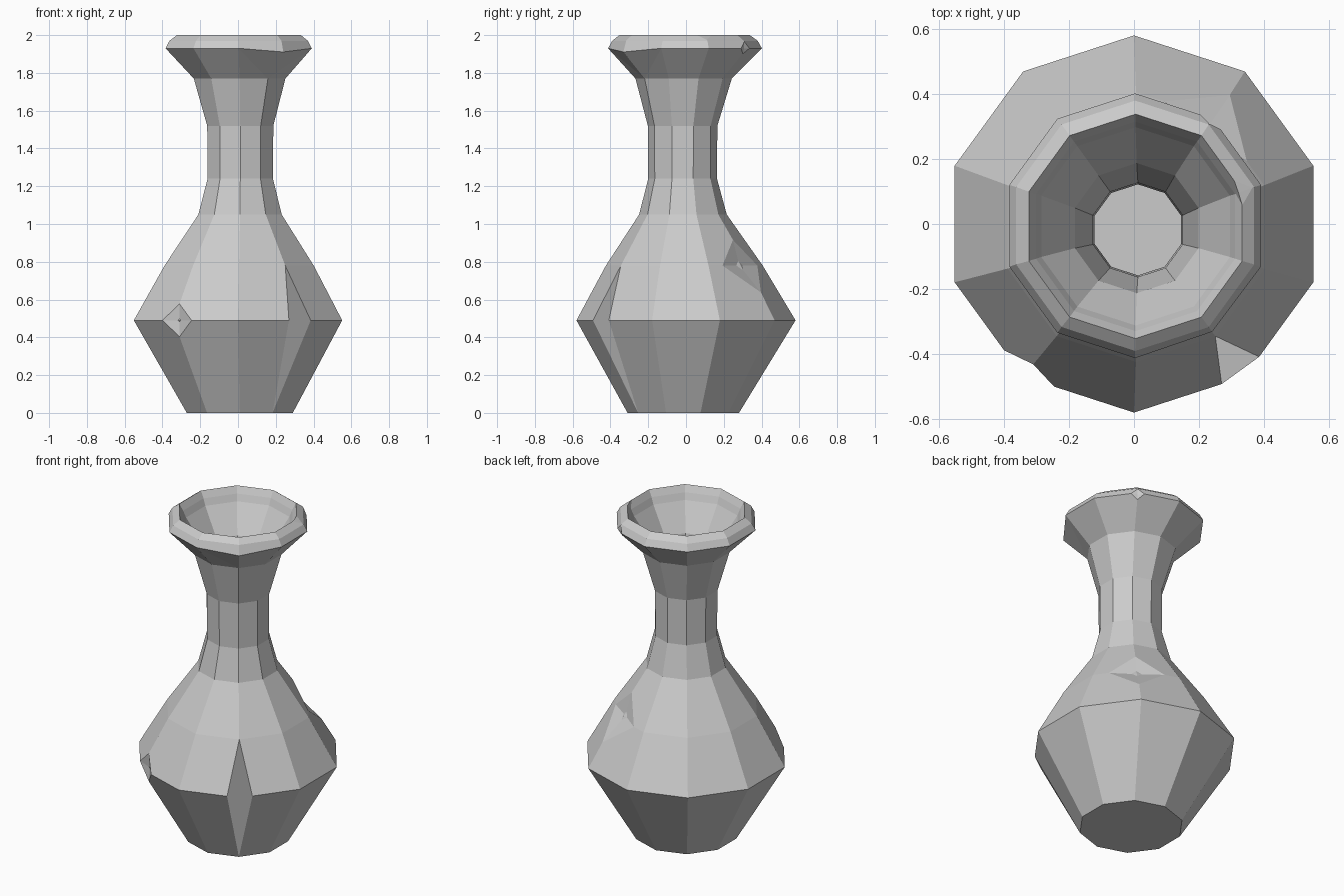
import bpy, bmesh, math
from mathutils import Vector

cube = bpy.data.objects.get("Cube")
if cube:
    bpy.data.objects.remove(cube)

SIDES = 10

# Outer profile from foot to lip: radius, height, sideways drift of the ring
OUTER = [(.295, 0, .8), (.58, .49, 0), (.415, .78, .5), (.232, 1.05, .9),
         (.182, 1.24, 1), (.184, 1.52, 1), (.255, 1.77, .7),
         (.407, 1.93, .3), (.385, 1.97, .3), (.345, 2, .4)]
# Inner profile from lip down to the inside floor
INNER = [(.322, 1.96, .4), (.305, 1.92, .4), (.2, 1.76, .7), (.145, 1.52, 1),
         (.14, 1.24, 1), (.19, 1.05, .9), (.37, .78, .5), (.53, .49, 0),
         (.265, .04, .8)]
DRIFT = Vector((.012, -.018, 0))


def spot(ring, angle):
    """Point on a profile ring at an angle in degrees."""
    r, z, d = ring
    a = math.radians(angle)
    return Vector((r * math.cos(a), r * math.sin(a), z)) + DRIFT * d


def nearest(items, p, where):
    return min(items, key=lambda i: (where(i) - p).length)


def vert_at(bm, p):
    return nearest(bm.verts, p, lambda v: v.co)


def chip(bm, ring, angle, size, depth):
    """Cut off one corner and dent the middle of the cut."""
    p = spot(ring, angle)
    bmesh.ops.bevel(bm, geom=[vert_at(bm, p)], offset=size, offset_type='OFFSET',
                    segments=1, profile=.5, affect='VERTICES')
    cut = nearest(bm.faces, p, lambda f: f.calc_center_median())
    middle = bmesh.ops.poke(bm, faces=[cut])["verts"][0]
    inward = Vector((p.x, p.y, 0)).normalized()
    middle.co = p - inward * depth


# Vase body: stacked rings, closed by a foot and an inside floor
bm = bmesh.new()
rows = [[bm.verts.new(spot(ring, 90 + 360 / SIDES * k)) for k in range(SIDES)]
        for ring in OUTER + INNER]
for low, high in zip(rows, rows[1:]):
    for k in range(SIDES):
        n = (k + 1) % SIDES
        bm.faces.new((low[k], low[n], high[n], high[k]))
bm.faces.new(rows[0][::-1])
bm.faces.new(rows[-1])

# Creased flare under the lip
throat, lip = OUTER[6], OUTER[7]
for side in (-90, -18):
    bmesh.ops.connect_vert_pair(bm, verts=[vert_at(bm, spot(throat, -54)),
                                           vert_at(bm, spot(lip, side))])
vert_at(bm, spot(lip, -54)).co *= .99

# Worn belly corner, split in two and tapering to the rings above and below
belly = OUTER[1]
p = spot(belly, -54)
bmesh.ops.bevel(bm, geom=[vert_at(bm, p)], offset=.075, offset_type='OFFSET',
                segments=1, profile=.5, affect='VERTICES')
worn = nearest(bm.faces, p, lambda f: f.calc_center_median())
top = max(worn.verts, key=lambda v: v.co.z)
bottom = min(worn.verts, key=lambda v: v.co.z)
for v, ring in ((top, OUTER[2]), (bottom, OUTER[0])):
    end = vert_at(bm, spot(ring, -54))
    bmesh.ops.pointmerge(bm, verts=[end, v], merge_co=end.co.copy())

# Chips and dents
chip(bm, belly, 234, .1, .055)
chip(bm, OUTER[2], 54, .165, .055)
chip(bm, lip, 54, .04, .02)
chip(bm, OUTER[9], 18, .042, .012)

bmesh.ops.recalc_face_normals(bm, faces=bm.faces)
mesh = bpy.data.meshes.new("vase")
bm.to_mesh(mesh)
bm.free()
vase = bpy.data.objects.new("vase", mesh)
bpy.context.scene.collection.objects.link(vase)

# Plain grey clay
clay = bpy.data.materials.new("grey_clay")
clay.use_nodes = True
clay.diffuse_color = (.6, .6, .6, 1)
clay.node_tree.nodes["Principled BSDF"].inputs["Base Color"].default_value = (.6, .6, .6, 1)
mesh.materials.append(clay)
